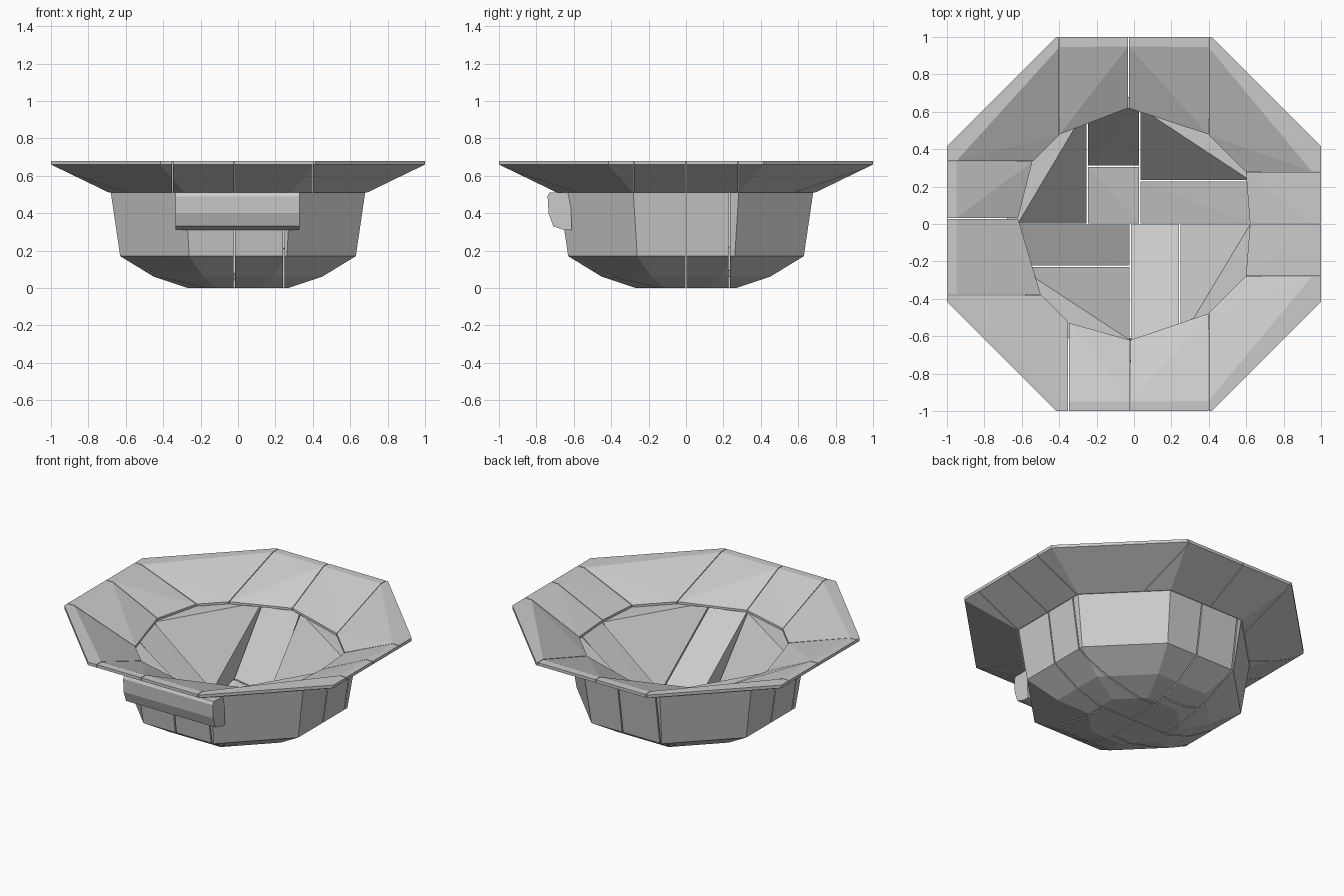
import bpy, bmesh, math
from mathutils import Vector

if "Cube" in bpy.data.objects:
    bpy.data.objects.remove(bpy.data.objects["Cube"])

GAP = 0.004
INF = 9.0


def octagon_ring(profile):
    """Eight-sided solid from a closed (apothem, z) profile, flats facing the axes."""
    bm = bmesh.new()
    k = 1 / math.cos(math.pi / 8)
    rings = []
    for i in range(8):
        a = math.pi / 8 + i * math.pi / 4
        rings.append([bm.verts.new((r * k * math.cos(a), r * k * math.sin(a), z))
                      for r, z in profile])
    n = len(profile)
    for i in range(8):
        a, b = rings[i], rings[(i + 1) % 8]
        for j in range(n):
            j2 = (j + 1) % n
            bm.faces.new((a[j], b[j], b[j2], a[j2]))
    bmesh.ops.remove_doubles(bm, verts=bm.verts[:], dist=1e-5)
    return bm


def hull(name, points):
    bm = bmesh.new()
    for p in points:
        bm.verts.new(p)
    bmesh.ops.remove_doubles(bm, verts=bm.verts[:], dist=1e-4)
    bmesh.ops.convex_hull(bm, input=bm.verts[:])
    bmesh.ops.delete(bm, geom=[v for v in bm.verts if not v.link_faces], context='VERTS')
    bmesh.ops.dissolve_limit(bm, angle_limit=0.01, verts=bm.verts[:], edges=bm.edges[:])
    bmesh.ops.recalc_face_normals(bm, faces=bm.faces[:])
    me = bpy.data.meshes.new(name)
    bm.to_mesh(me)
    bm.free()
    ob = bpy.data.objects.new(name, me)
    bpy.context.collection.objects.link(ob)


def chunk(name, solid, x0, x1, y0, y1, gap=GAP):
    """Cut a rectangular plan region out of the solid and close it as a convex block."""
    bm = solid.copy()
    for axis, limit, sign in ((0, x0, -1), (0, x1, 1), (1, y0, -1), (1, y1, 1)):
        if abs(limit) >= INF:
            continue
        no = Vector((0, 0, 0))
        no[axis] = sign
        co = Vector((0, 0, 0))
        co[axis] = limit - sign * gap
        bmesh.ops.bisect_plane(bm, geom=bm.verts[:] + bm.edges[:] + bm.faces[:],
                               plane_co=co, plane_no=no, clear_outer=True)
    hull(name, [v.co.copy() for v in bm.verts])
    bm.free()


# Bowl: pinwheel of blocks cut from a thin eight-sided shell
bowl = octagon_ring([(0, 0), (.27, 0), (.45, .06), (.63, .17), (.68, .51),
                     (.62, .51), (.57, .2), (.27, .05), (0, .04)])
for i, box in enumerate([
        (-.02, .245, -INF, 0), (.245, INF, -INF, 0),
        (.03, INF, 0, .23), (.03, INF, .23, INF),
        (-.25, .03, 0, .31), (-.25, .03, .31, INF), (-INF, -.25, 0, INF),
        (-INF, -.02, -.225, 0), (-INF, -.02, -INF, -.225)]):
    chunk(f"bowl_block_{i + 1}", bowl, *box)

# Flared rim: middle sections and diagonal corners
rim = octagon_ring([(.69, .51), (1, .66), (1, .68), (.95, .68), (.62, .525), (.62, .51)])
for i, box in enumerate([
        (-.4, -.03, 0, INF), (-.03, .4, 0, INF),
        (.4, INF, .28, INF), (0, INF, 0, .28), (0, INF, -.28, 0), (.4, INF, -INF, -.28),
        (-.02, .4, -INF, 0), (-.35, -.02, -INF, 0),
        (-INF, -.35, -INF, -.38), (-INF, 0, -.38, .03), (-INF, 0, .03, .335),
        (-INF, -.4, .335, INF)]):
    chunk(f"rim_section_{i + 1}", rim, *box, gap=0.002)

# Front ledge under the rim
hull("front_ledge", [(x, y, z) for x in (-.335, .33)
                     for y, z in ((-.62, .51), (-.73, .51), (-.74, .49), (-.735, .4),
                                  (-.71, .33), (-.65, .31), (-.61, .31))])

bowl.free()
rim.free()
